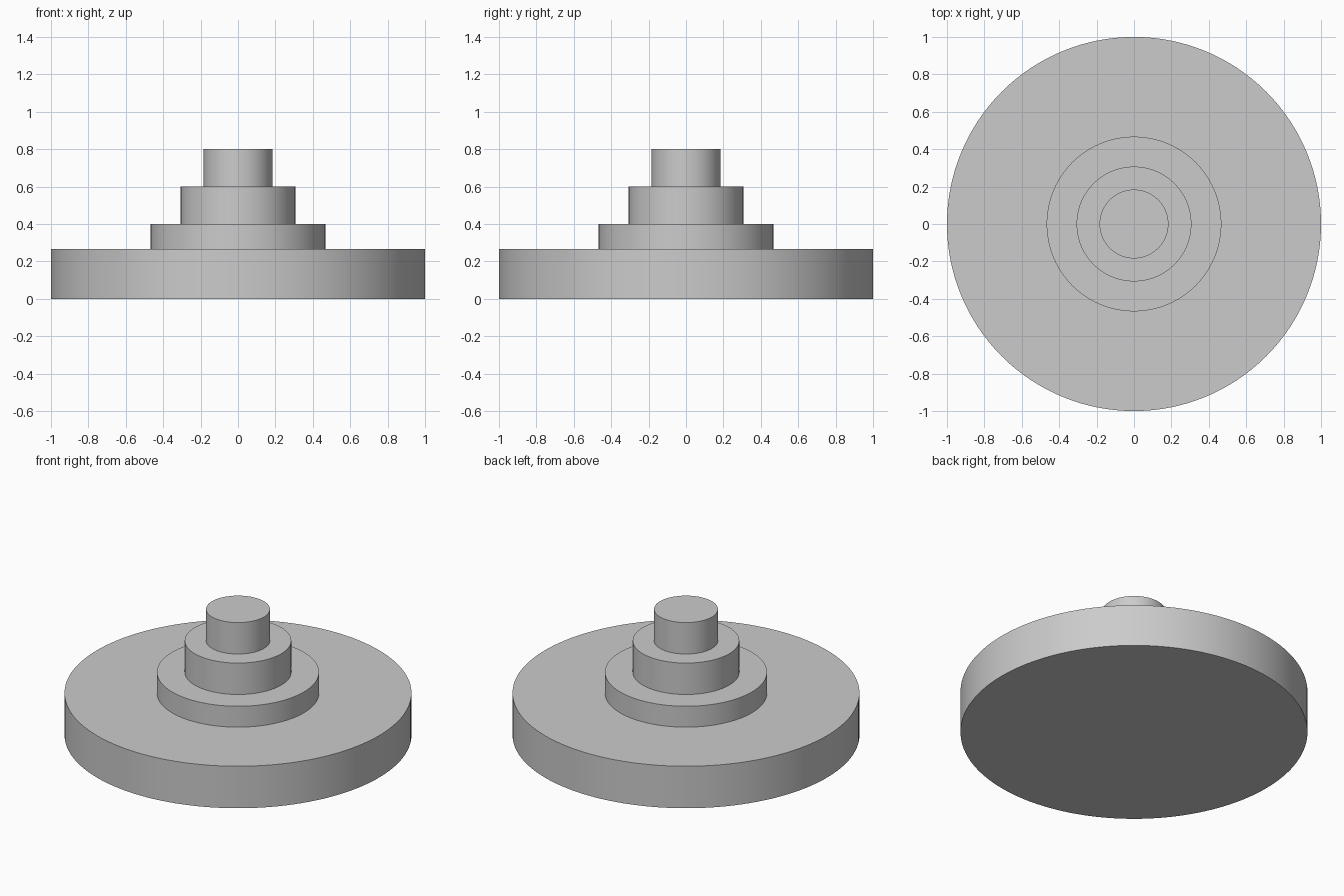
import bpy, bmesh, math

cube = bpy.data.objects.get("Cube")
if cube:
    bpy.data.objects.remove(cube, do_unlink=True)

SEGMENTS = 128

# Single grey finish
grey = bpy.data.materials.new("light_grey")
grey.use_nodes = True
colour = (0.6, 0.6, 0.6, 1)
grey.diffuse_color = colour
grey.node_tree.nodes["Principled BSDF"].inputs["Base Color"].default_value = colour

# Tiers from the ground up: radius, top height
tiers = [
    (1.0, 0.267),    # wide base disc
    (0.467, 0.4),    # collar
    (0.307, 0.6),    # hub
    (0.184, 0.8),    # top pin
]

# Stepped profile, from the bottom centre to the top centre
profile = [(0, 0)]
floor = 0
for radius, top in tiers:
    profile += [(radius, floor), (radius, top)]
    floor = top
profile.append((0, floor))

# Turn the profile around the z axis into one closed solid
bm = bmesh.new()
verts = [bm.verts.new((r, 0, z)) for r, z in profile]
edges = [bm.edges.new(pair) for pair in zip(verts, verts[1:])]
bmesh.ops.spin(bm, geom=verts + edges, cent=(0, 0, 0), axis=(0, 0, 1),
               angle=math.tau, steps=SEGMENTS, use_duplicate=False)
bmesh.ops.remove_doubles(bm, verts=bm.verts, dist=0.0001)
bmesh.ops.recalc_face_normals(bm, faces=bm.faces)

mesh = bpy.data.meshes.new("stepped_disc")
bm.to_mesh(mesh)
bm.free()
mesh.materials.append(grey)
disc = bpy.data.objects.new("stepped_disc", mesh)
bpy.context.collection.objects.link(disc)

# Smooth walls with crisp steps
bpy.ops.object.select_all(action="DESELECT")
disc.select_set(True)
bpy.context.view_layer.objects.active = disc
bpy.ops.object.shade_smooth_by_angle(angle=math.radians(30))
